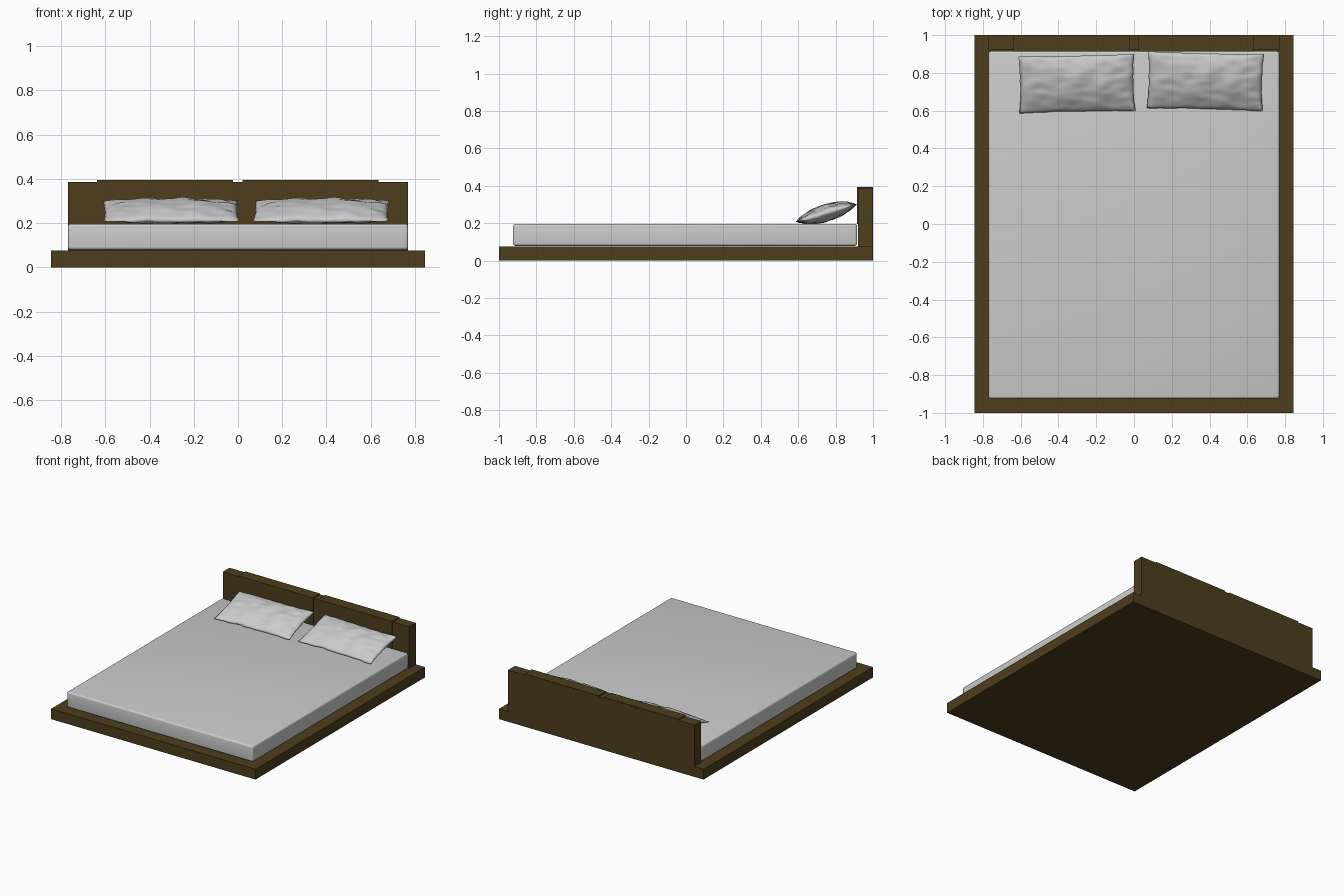
import bpy, bmesh, math
from mathutils import Vector, Matrix, noise

if "Cube" in bpy.data.objects:
    bpy.data.objects.remove(bpy.data.objects["Cube"])

wood = bpy.data.materials.new("dark_wood")
wood.diffuse_color = (0.075, 0.047, 0.012, 1)
wood.use_nodes = True
wood.node_tree.nodes["Principled BSDF"].inputs["Base Color"].default_value = wood.diffuse_color


def finish(name, bm, mat=None, smooth=False):
    bmesh.ops.recalc_face_normals(bm, faces=bm.faces)
    me = bpy.data.meshes.new(name)
    bm.to_mesh(me)
    bm.free()
    ob = bpy.data.objects.new(name, me)
    bpy.context.collection.objects.link(ob)
    if mat:
        me.materials.append(mat)
    if smooth:
        for p in me.polygons:
            p.use_smooth = True
    return ob


def box(name, lo, hi, mat=None, bevel=0):
    lo, hi = Vector(lo), Vector(hi)
    bm = bmesh.new()
    m = Matrix.Translation((lo + hi) / 2) @ Matrix.Diagonal((*(hi - lo), 1))
    bmesh.ops.create_cube(bm, size=1, matrix=m)
    if bevel:
        bmesh.ops.bevel(bm, geom=bm.edges[:], offset=bevel, segments=4,
                        profile=0.5, affect='EDGES')
    return finish(name, bm, mat, bevel > 0)


# Platform and headboard with two slightly raised panels
box("platform", (-0.845, -1, 0), (0.845, 1, 0.077), wood)
box("headboard", (-0.77, 0.92, 0.077), (0.77, 1, 0.387), wood)
for side, x0, x1 in (("left", -0.637, -0.022), ("right", 0.02, 0.635)):
    box("headboard_panel_" + side, (x0, 0.914, 0.195), (x1, 0.9995, 0.395), wood)

# Mattress with soft edges
box("mattress", (-0.77, -0.925, 0.079), (0.77, 0.915, 0.197), bevel=0.014)


# Pillow: two bulged sheets joined along a seam, with soft wrinkles
def pillow(name, loc, turn):
    bm = bmesh.new()
    half_x, half_y = 0.307, 0.158
    for sign in (1, -1):
        sheet = bmesh.ops.create_grid(bm, x_segments=48, y_segments=28, size=1)
        for v in sheet["verts"]:
            u, w = v.co.x, v.co.y
            a, b = max(0, 1 - u * u), max(0, 1 - w * w)
            fill = a ** 0.45 * b ** 0.7
            wrinkle = noise.noise(Vector((u * 3, w * 2, sign * 4)))
            z = sign * 0.043 * fill * (1 + 0.22 * wrinkle)
            seam = 0.005 * noise.noise(Vector((u * 4, w * 4, 9)))
            v.co = (u * half_x * (1 - 0.025 * b) + seam,
                    w * half_y * (1 - 0.03 * a) + seam,
                    z + seam)
    bmesh.ops.remove_doubles(bm, verts=bm.verts, dist=0.0005)
    ob = finish(name, bm, smooth=True)
    ob.location = loc
    ob.rotation_euler = (math.radians(17), 0, math.radians(turn))
    return ob


pillow("pillow_left", (-0.303, 0.743, 0.255), 1.2)
pillow("pillow_right", (0.378, 0.756, 0.255), -1.5)

# Keep the flat mattress faces crisp
for ob in bpy.data.objects:
    ob.select_set(ob.name == "mattress")
bpy.context.view_layer.objects.active = bpy.data.objects["mattress"]
bpy.ops.object.shade_smooth_by_angle(angle=math.radians(35))
